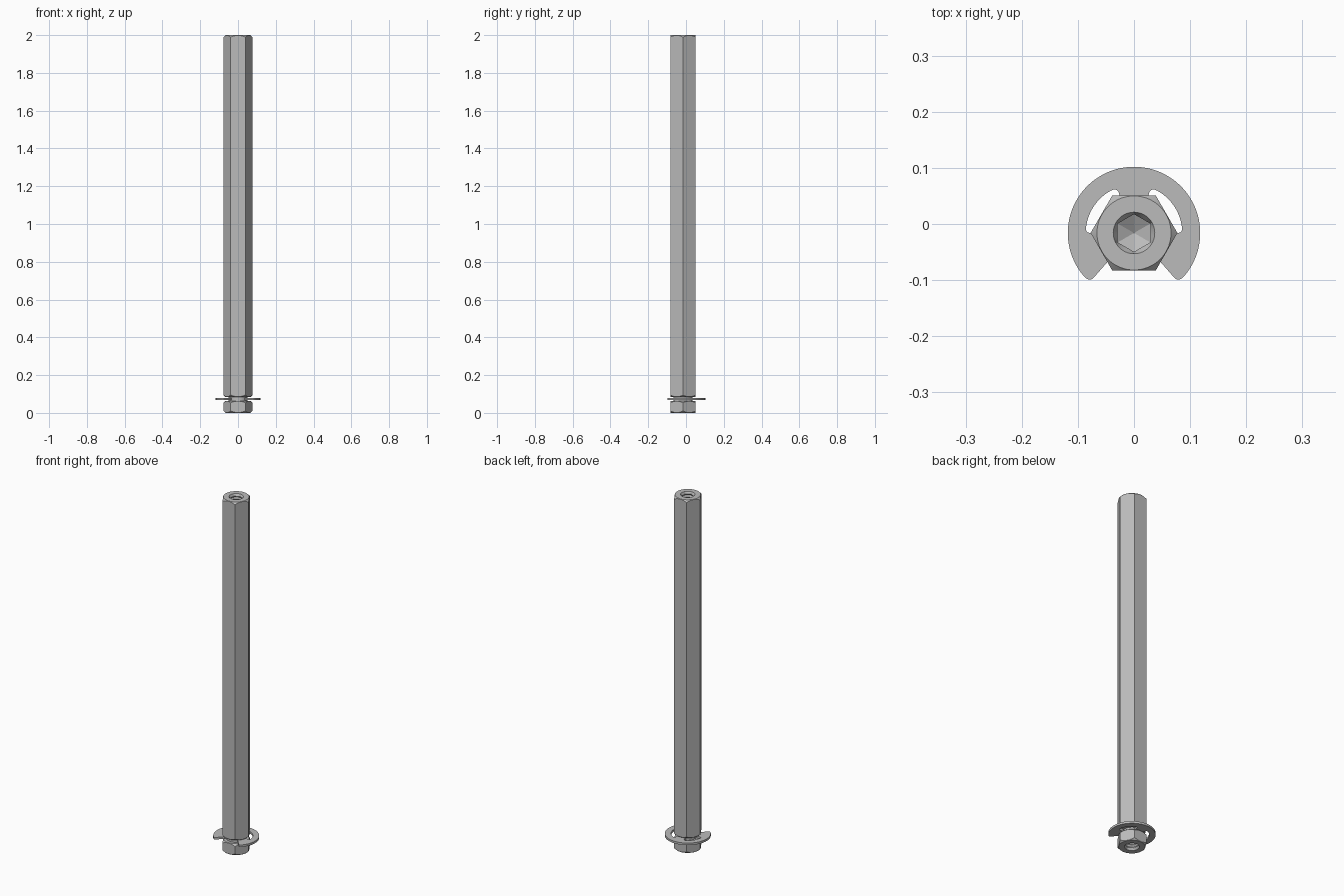
import bpy, bmesh, math

if "Cube" in bpy.data.objects:
    bpy.data.objects.remove(bpy.data.objects["Cube"])

CY = -0.016        # y of the rod axis
APO = 0.067        # half width across the flats
SEG = 72
TOP = 2.0


def material(name, value):
    m = bpy.data.materials.new(name)
    m.use_nodes = True
    col = (value, value, value, 1)
    m.diffuse_color = col
    m.node_tree.nodes["Principled BSDF"].inputs["Base Color"].default_value = col
    return m


def finish(name, bm, mat):
    bmesh.ops.recalc_face_normals(bm, faces=bm.faces)
    me = bpy.data.meshes.new(name)
    bm.to_mesh(me)
    bm.free()
    ob = bpy.data.objects.new(name, me)
    bpy.context.collection.objects.link(ob)
    me.materials.append(mat)
    ob.location.y = CY
    bpy.ops.object.select_all(action='DESELECT')
    ob.select_set(True)
    bpy.context.view_layer.objects.active = ob
    bpy.ops.object.shade_smooth_by_angle(angle=math.radians(28))
    return ob


def hex_r(a, apothem, turn=0.0):
    """Distance from the centre to a hexagon's side at angle a."""
    s = math.pi / 3
    return apothem / math.cos((a - turn) % s - s / 2)


steel = material("steel grey", 0.5)

# Ring makers: each gives (radius, z) for an angle
def circle(r, z):
    return lambda a: (r, z)


def chamfer(z, way):
    """Scalloped edge where a conical chamfer meets the hexagon."""
    return lambda a: (hex_r(a, APO), z + way * (0.0015 + (hex_r(a, APO) - APO) * 0.9))


def bore_hex(r, z):
    return lambda a: (hex_r(a, r, math.pi / 6), z)


def bore(z, way):
    """Countersink, thread grooves and drill point, from the mouth inwards."""
    rings = [circle(0.037, z), bore_hex(0.029, z + way * 0.012)]
    for i in range(5):
        d = 0.012 + i * 0.016
        rings += [circle(0.036, z + way * (d + 0.008)), bore_hex(0.029, z + way * (d + 0.016))]
    rings.append(bore_hex(0.029, z + way * 0.15))
    return rings


# Hexagonal rod: bottom bore, foot, clip groove, long shaft, top bore
rings = bore(0, 1)[::-1]
rings += [circle(APO - 0.001, 0), chamfer(0, 1),
          chamfer(0.064, -1), circle(APO - 0.001, 0.064),
          circle(0.05, 0.064), circle(0.05, 0.084),
          circle(APO - 0.001, 0.084), chamfer(0.084, 1),
          chamfer(TOP, -1), circle(APO - 0.001, TOP)]
rings += bore(TOP, -1)

bm = bmesh.new()
loops = []
for ring in rings:
    loop = []
    for i in range(SEG):
        a = 2 * math.pi * i / SEG
        r, z = ring(a)
        loop.append(bm.verts.new((r * math.cos(a), r * math.sin(a), z)))
    loops.append(loop)
for lo, hi in zip(loops, loops[1:]):
    for i in range(SEG):
        j = (i + 1) % SEG
        bm.faces.new((lo[i], lo[j], hi[j], hi[i]))
for loop, z in ((loops[0], 0.168), (loops[-1], TOP - 0.168)):
    tip = bm.verts.new((0, 0, z))
    for i in range(SEG):
        bm.faces.new((loop[i], loop[(i + 1) % SEG], tip))
finish("hex_rod", bm, steel)


# Retaining clip: half outline in polar form (degrees, radius), then mirrored
def arc(a0, a1, r, n):
    return [(a0 + (a1 - a0) * i / n, r) for i in range(n + 1)]


inner = arc(90, 66, 0.05, 6)[1:]
inner += [(69, 0.072), (69.5, 0.079), (68, 0.083), (65, 0.0855)]
inner += arc(61, 7, 0.086, 14)
inner += [(3, 0.0855), (1, 0.083), (0, 0.079), (0, 0.072)]
inner += arc(-2, -47, 0.05, 8)
outer = [(-48, 0.107), (-47.5, 0.112), (-46, 0.1155), (-43.5, 0.1175)]
outer += arc(-41, 90, 0.118, 32)[:-1]


def point(a, r, side):
    t = math.radians(a)
    return (side * r * math.cos(t), r * math.sin(t), 0.068)


half = inner + outer
outline = [point(90, 0.05, 1)] + [point(a, r, 1) for a, r in half]
outline += [point(90, 0.118, 1)] + [point(a, r, -1) for a, r in reversed(half)]

bm = bmesh.new()
face = bm.faces.new([bm.verts.new(p) for p in outline])
ext = bmesh.ops.extrude_face_region(bm, geom=[face], use_keep_orig=True)
for v in ext["geom"]:
    if isinstance(v, bmesh.types.BMVert):
        v.co.z += 0.012
finish("retaining_clip", bm, steel)
